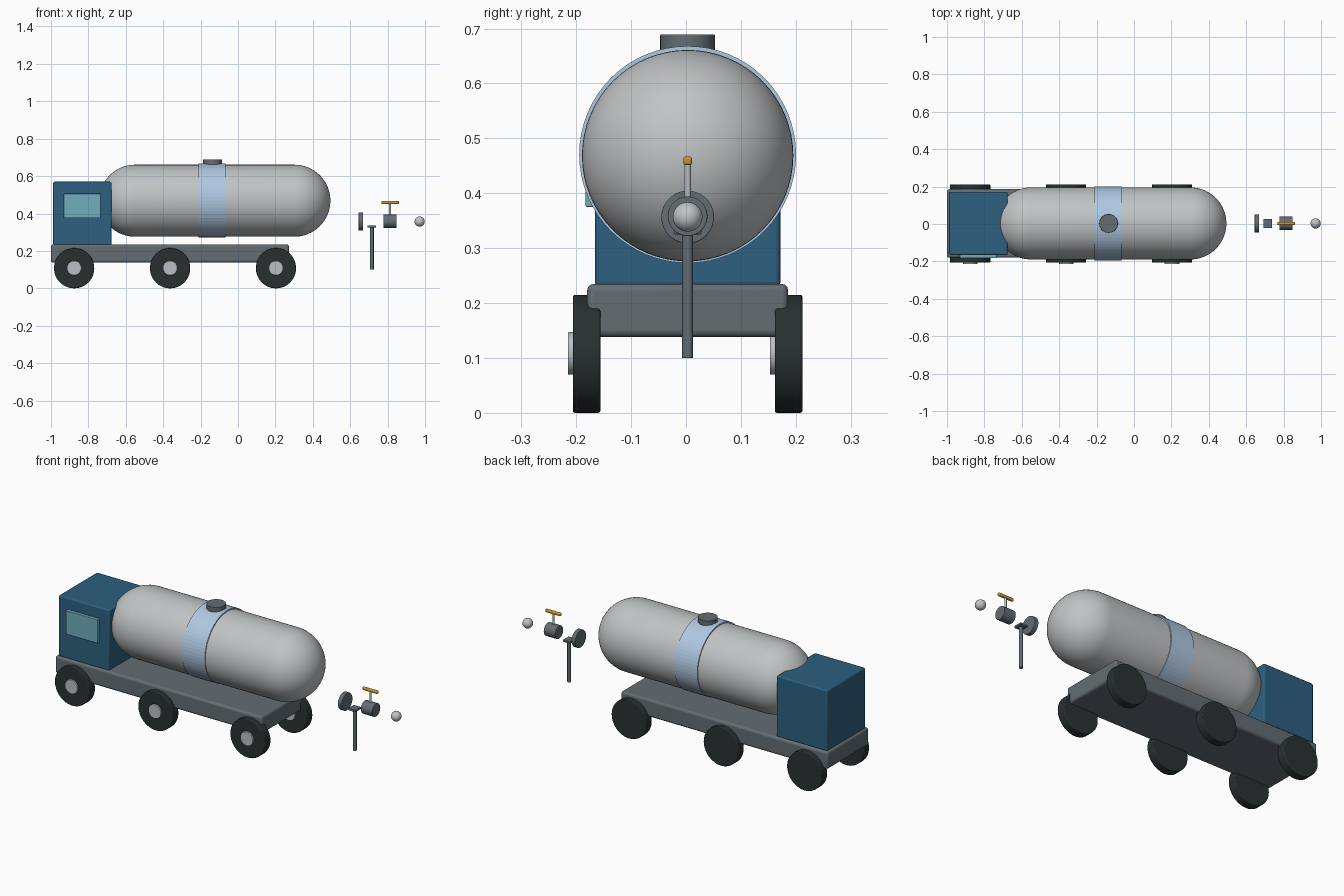
import bpy, bmesh, math
from mathutils import Matrix, Vector

if "Cube" in bpy.data.objects:
    bpy.data.objects.remove(bpy.data.objects["Cube"])

YC = 0.003  # centre line of the truck


def material(name, rgb):
    m = bpy.data.materials.new(name)
    m.diffuse_color = (*rgb, 1)
    m.use_nodes = True
    m.node_tree.nodes["Principled BSDF"].inputs["Base Color"].default_value = m.diffuse_color
    return m


SILVER = material("silver_paint", (0.53, 0.55, 0.56))
STEEL = material("dark_steel", (0.125, 0.155, 0.17))
BLUE = material("cab_blue", (0.026, 0.115, 0.215))
BAND = material("pale_blue", (0.43, 0.58, 0.76))
GLASS = material("window_teal", (0.16, 0.43, 0.50))
RUBBER = material("rubber_black", (0.022, 0.030, 0.030))
HUB = material("hub_grey", (0.50, 0.53, 0.56))
GOLD = material("valve_gold", (0.60, 0.32, 0.025))


def finish(name, bm, mat, bevel=0, smooth=True):
    bmesh.ops.recalc_face_normals(bm, faces=bm.faces)
    me = bpy.data.meshes.new(name)
    bm.to_mesh(me)
    bm.free()
    ob = bpy.data.objects.new(name, me)
    bpy.context.collection.objects.link(ob)
    me.materials.append(mat)
    if bevel:
        b = ob.modifiers.new("bevel", 'BEVEL')
        b.width, b.segments, b.limit_method = bevel, 3, 'ANGLE'
    if smooth:
        bpy.ops.object.select_all(action='DESELECT')
        ob.select_set(True)
        bpy.context.view_layer.objects.active = ob
        bpy.ops.object.shade_smooth_by_angle(angle=math.radians(35))
    return ob


def box(name, lo, hi, mat, bevel=0):
    lo, hi = Vector(lo), Vector(hi)
    bm = bmesh.new()
    bmesh.ops.create_cube(bm, size=1, matrix=Matrix.Translation((lo + hi) / 2)
                          @ Matrix.Diagonal((*(hi - lo), 1)))
    return finish(name, bm, mat, bevel)


def cylinder(name, centre, r, length, axis, mat, bevel=0, segs=48, smooth=True):
    turn = {'X': Matrix.Rotation(math.pi / 2, 4, 'Y'),
            'Y': Matrix.Rotation(math.pi / 2, 4, 'X'), 'Z': Matrix()}[axis]
    bm = bmesh.new()
    bmesh.ops.create_cone(bm, cap_ends=True, segments=segs, radius1=r, radius2=r,
                          depth=length, matrix=Matrix.Translation(centre) @ turn)
    return finish(name, bm, mat, bevel, smooth)


def capsule(name, x0, x1, z, r, mat, segs=64, rings=16):
    # half profile spun about the x axis
    arc = [i * math.pi / 2 / rings for i in range(rings + 1)]
    pts = [(x0 + r - r * math.cos(a), r * math.sin(a)) for a in arc]
    pts += [(x1 - r + r * math.cos(a), r * math.sin(a)) for a in reversed(arc)]
    bm = bmesh.new()
    vs = [bm.verts.new((x, YC, z + h)) for x, h in pts]
    es = [bm.edges.new(p) for p in zip(vs, vs[1:])]
    bmesh.ops.spin(bm, geom=vs + es, cent=(0, YC, z), axis=(1, 0, 0),
                   angle=2 * math.pi, steps=segs)
    bmesh.ops.remove_doubles(bm, verts=bm.verts, dist=1e-4)
    return finish(name, bm, mat)


# Chassis and cab
box("chassis", (-1.0, YC - 0.183, 0.138), (0.272, YC + 0.183, 0.235), STEEL, 0.012)
box("cab", (-0.988, YC - 0.169, 0.23), (-0.676, YC + 0.169, 0.57), BLUE, 0.008)
box("side_window", (-0.932, -0.183, 0.375), (-0.735, -0.16, 0.507), GLASS, 0.003)

# Tank with its band and hatch
capsule("tank", -0.743, 0.494, 0.4685, 0.1925, SILVER)
cylinder("tank_band", (-0.139, YC, 0.4705), 0.1975, 0.142, 'X', BAND, segs=64, smooth=False)
cylinder("tank_hatch", (-0.136, YC, 0.665), 0.05, 0.048, 'Z', STEEL, 0.002)

# Wheels, each with a hub on its front-facing side
for n, x in enumerate((-0.876, -0.363, 0.203)):
    for side, y in (("front", -0.181), ("back", 0.187)):
        cylinder(f"{side}_tyre_{n}", (x, y, 0.1075), 0.1075, 0.05, 'Y', RUBBER, 0.004)
        cylinder(f"{side}_hub_{n}", (x, y - 0.027, 0.1085), 0.039, 0.014, 'Y', HUB, 0.002, 32)

# Separated outlet parts behind the tank
cylinder("outlet_flange", (0.657, YC, 0.3565), 0.048, 0.024, 'X', STEEL, 0.002)
cylinder("drain_pipe", (0.716, YC, 0.215), 0.01, 0.23, 'Z', STEEL, 0, 24)
box("drain_plate", (0.692, YC - 0.025, 0.325), (0.738, YC + 0.025, 0.337), STEEL, 0.003)
cylinder("valve_body", (0.813, YC, 0.358), 0.036, 0.071, 'X', STEEL, 0.002)
cylinder("valve_stem", (0.813, YC, 0.42), 0.006, 0.075, 'Z', HUB, 0, 16)
box("valve_handle", (0.766, YC - 0.008, 0.451), (0.86, YC + 0.008, 0.467), GOLD, 0.005)
capsule("outlet_ball", 0.944, 0.998, 0.357, 0.027, SILVER, 32, 10)
